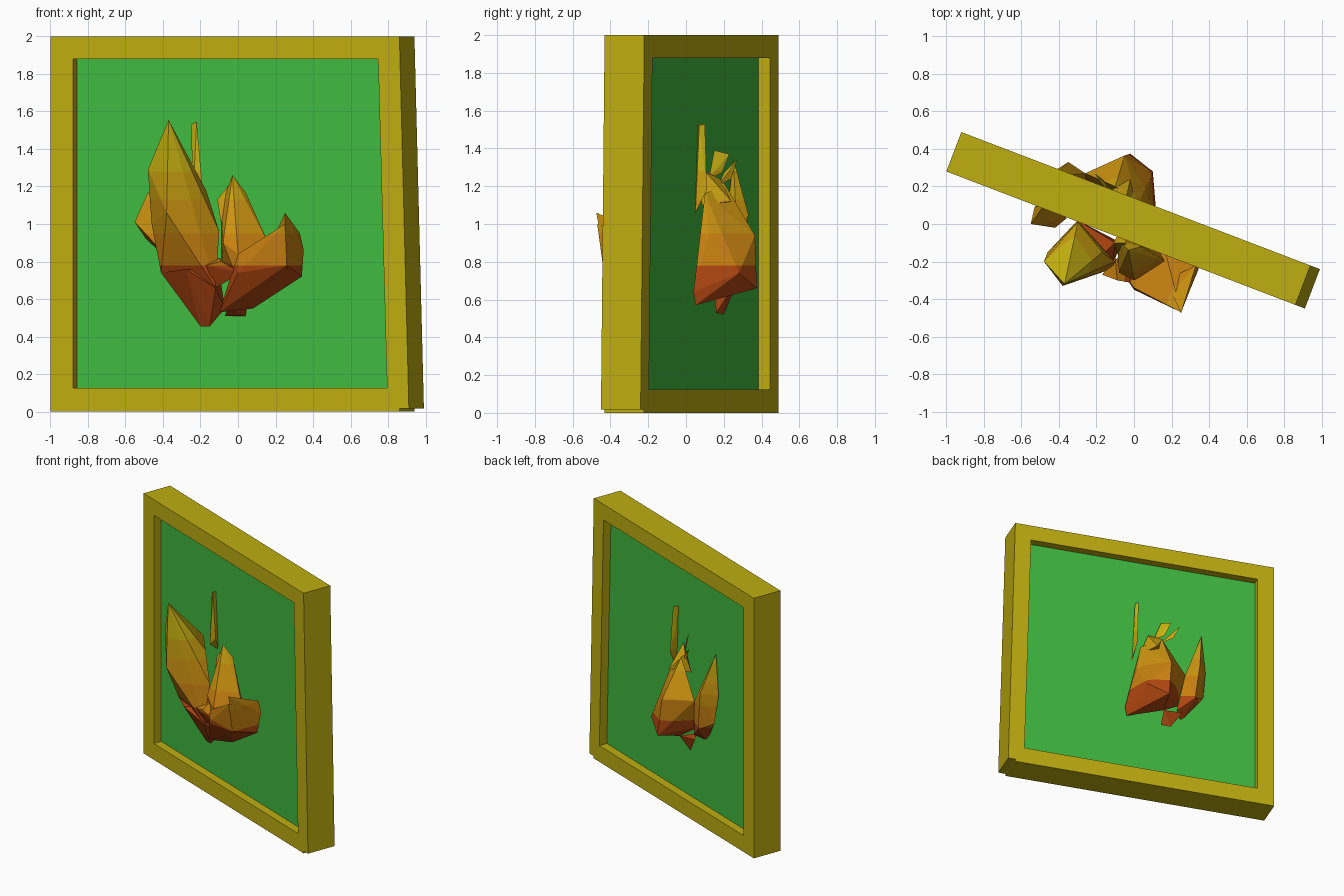
import bpy, bmesh, math
from mathutils import Vector, Matrix

ANG = math.atan2(-0.357, 0.934)
TURN = Matrix.Rotation(ANG, 4, 'Z')


def material(name, rgb):
    m = bpy.data.materials.new(name)
    m.diffuse_color = (*rgb, 1)
    return m


YELLOW = material("frame_yellow", (0.52, 0.42, 0.005))
GREEN = material("panel_green", (0.05, 0.49, 0.05))
# flame colours from bottom to top
LEVELS = [0.78, 0.95, 1.13, 1.28]
FIRE = [material("fire_%d" % i, c) for i, c in enumerate(
    [(0.42, 0.06, 0.005), (0.58, 0.22, 0.005), (0.60, 0.29, 0.005),
     (0.58, 0.35, 0.005), (0.58, 0.45, 0.006)])]


def finish(bm, name, mats):
    me = bpy.data.meshes.new(name)
    bmesh.ops.recalc_face_normals(bm, faces=bm.faces)
    bm.to_mesh(me)
    bm.free()
    for m in mats:
        me.materials.append(m)
    ob = bpy.data.objects.new(name, me)
    bpy.context.collection.objects.link(ob)
    return ob


def bar(name, outline, n0, n1, mat):
    """Extrude a (u, z) outline through the thickness of the turned frame."""
    bm = bmesh.new()
    f = bm.faces.new([bm.verts.new((u, n0, z)) for u, z in outline])
    r = bmesh.ops.extrude_face_region(bm, geom=[f])
    for v in r["geom"]:
        if isinstance(v, bmesh.types.BMVert):
            v.co.y = n1
    bm.transform(TURN)
    finish(bm, name, [mat])


def flame(name, pts):
    """Faceted hull, cut at the colour levels and coloured by height."""
    bm = bmesh.new()
    for p in pts:
        bm.verts.new(p)
    r = bmesh.ops.convex_hull(bm, input=bm.verts)
    loose = [v for v in bm.verts if not v.link_faces]
    bmesh.ops.delete(bm, geom=loose, context='VERTS')
    for z in LEVELS:
        bmesh.ops.bisect_plane(bm, geom=bm.verts[:] + bm.edges[:] + bm.faces[:],
                               plane_co=(0, 0, z), plane_no=(0, 0, 1))
    for f in bm.faces:
        zc = f.calc_center_bounds().z
        f.material_index = sum(zc > z for z in LEVELS)
    finish(bm, name, FIRE)


# frame: two rails, an upright stile and a slightly leaning stile
F0, F1 = -0.0955, 0.129
L, R, RB = -1.034, 0.957, 1.011
bar("top_rail", [(L, 1.88), (R, 1.88), (R, 2), (L, 2)], F0, F1, YELLOW)
bar("bottom_rail", [(L, 0), (R, 0), (R, 0.125), (L, 0.125)], F0, F1, YELLOW)
bar("left_stile", [(L, 0.125), (-0.906, 0.125), (-0.906, 1.88), (L, 1.88)], F0, F1, YELLOW)
bar("right_stile", [(0.89, 0.015), (RB, 0.018), (R, 2), (0.832, 1.998)], F0, F1, YELLOW)
bar("panel", [(-0.95, 0.08), (0.93, 0.08), (0.88, 1.93), (-0.95, 1.93)], -0.033, 0.066, GREEN)

# front flames
flame("front_tall_flame", [
    (-.37, -.32, 1.555), (-.48, -.20, 1.29), (-.46, -.15, 1.0), (-.38, -.33, 1.06),
    (-.41, -.13, .74), (-.25, -.28, .95), (-.17, -.15, 1.18), (-.30, .01, 1.2),
    (-.10, -.20, .96), (-.12, -.24, .66), (-.30, .02, .75)])
flame("front_tall_flame_base", [
    (-.41, -.13, .74), (-.30, .02, .75), (-.12, -.24, .66), (-.20, -.10, .455),
    (-.15, -.12, .455), (-.07, -.10, .55), (-.28, -.26, .76), (-.10, -.1, .75)])
flame("front_spike", [
    (-.25, .04, 1.53), (-.22, .01, 1.545), (-.225, .06, 1.54), (-.19, .0, 1.2),
    (-.24, .0, 1.15), (-.20, .05, 1.1)])
flame("front_middle_flame", [
    (-.03, -.14, 1.26), (.04, -.12, 1.17), (-.09, -.08, 1.10), (-.08, -.26, .90),
    (.0, -.30, .84), (.17, -.20, .88), (.12, -.08, .72), (-.09, -.04, .72), (.0, -.28, .70)])
flame("front_middle_leaf", [
    (-.11, -.10, 1.13), (-.04, -.10, 1.22), (-.07, -.03, 1.02), (-.09, -.16, 1.0)])
flame("front_right_flame", [
    (.25, -.47, 1.0), (.35, -.22, .86), (.34, -.25, .72), (.26, -.44, .78),
    (.0, -.34, .84), (.16, -.12, .88), (.08, -.18, .55), (-.10, -.20, .53),
    (0, -.35, .74), (.26, -.15, .72), (-.02, -.07, .56)])
flame("front_right_tip", [
    (.25, -.475, 1.06), (.35, -.22, .86), (.33, -.22, .95), (.17, -.30, .88), (.26, -.42, .76)])
flame("front_small_tongue", [
    (-.17, -.27, .78), (-.09, -.30, .80), (.02, -.32, .74), (-.12, -.22, .66), (-.10, -.18, .82)])
flame("front_side_flame", [
    (-.55, 0, 1.01), (-.53, .09, 1.0), (-.48, .10, 1.17), (-.42, -.02, .87),
    (-.36, .03, .80), (-.40, .11, 1.1), (-.49, .12, .92)])
flame("front_root", [
    (-.07, -.05, .51), (.04, -.06, .51), (.05, -.12, .58), (-.05, -.14, .56), (0, -.02, .6)])

# back flames
flame("back_main_flame", [
    (-.02, .375, .66), (.10, .28, .74), (-.05, .365, .94), (.02, .10, 1.16),
    (-.10, .20, 1.22), (.08, .12, .94), (.09, .12, .71), (.12, .04, .64),
    (.11, .05, .57), (-.26, .27, .95), (-.10, .22, .62), (-.25, .19, .72)])
flame("back_main_tip", [
    (-.05, .10, 1.28), (-.12, .18, 1.24), (-.02, .24, 1.12), (-.16, .16, 1.1), (.02, .08, 1.1)])
flame("back_side_flame", [
    (-.43, .25, 1.35), (-.35, .33, 1.05), (-.26, .27, .95), (-.46, .26, 1.04),
    (-.43, .27, .82), (-.30, .17, .62), (-.32, .31, .76), (-.22, .22, .66)])
flame("back_root", [
    (-.18, .20, .52), (-.12, .16, .53), (-.10, .22, .62), (-.25, .25, .64), (-.20, .15, .64)])
flame("back_spike", [
    (.02, .065, 1.53), (.04, .10, 1.53), (.05, .07, 1.52), (.03, .05, 1.2),
    (.06, .11, 1.18), (.06, .05, 1.06), (.03, .08, 1.37)])
flame("back_small_leaf", [
    (-.13, .15, 1.39), (-.16, .23, 1.37), (-.13, .19, 1.27), (-.08, .12, 1.24)])
flame("back_side_leaf", [
    (-.21, .27, 1.34), (-.16, .2, 1.27), (-.10, .17, 1.2), (-.17, .24, 1.24)])
